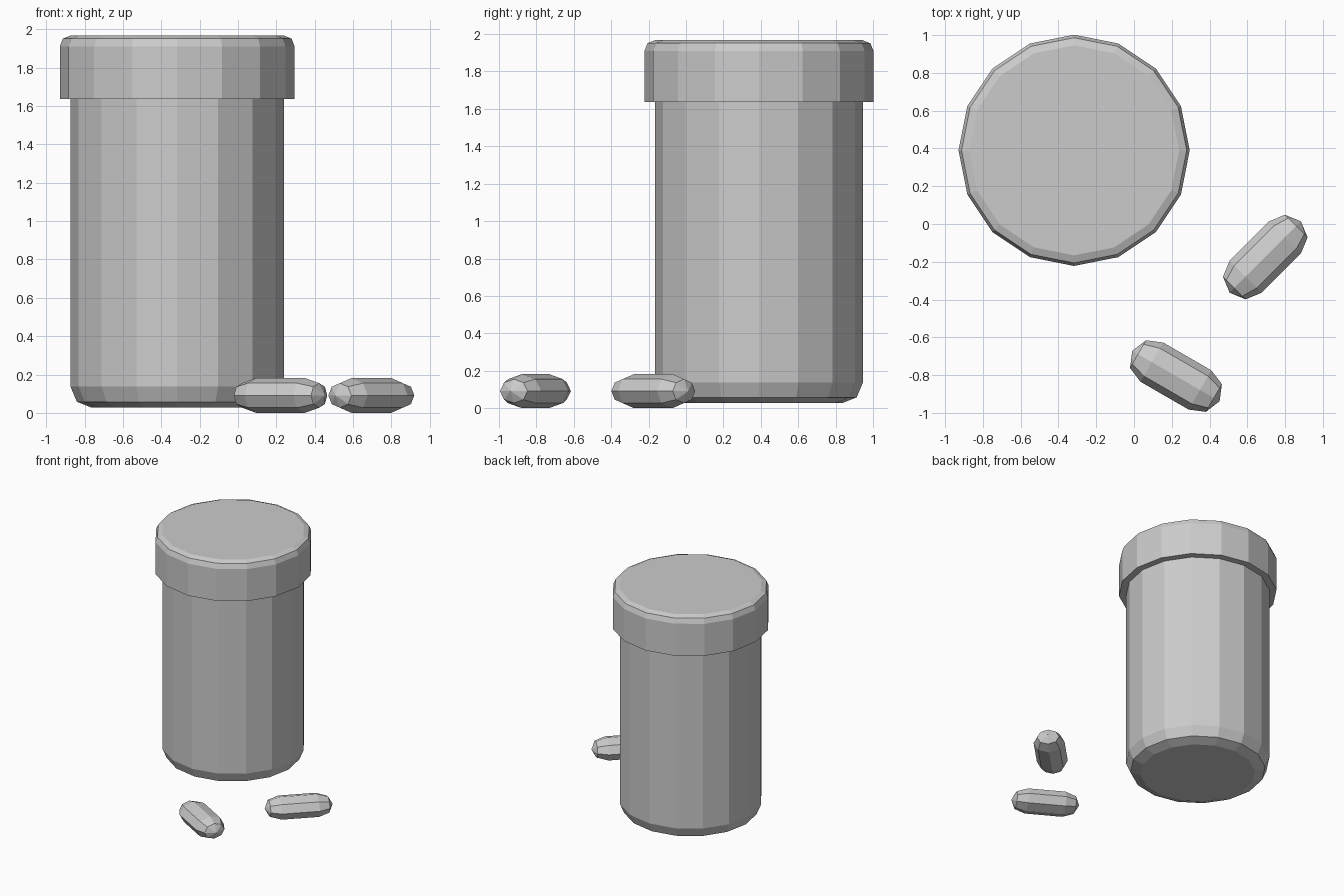
import bpy, bmesh
from math import cos, sin, pi, radians
from mathutils import Matrix

if "Cube" in bpy.data.objects:
    bpy.data.objects.remove(bpy.data.objects["Cube"])


def lathe(name, profile, sides, matrix):
    """Revolve (radius, height) points about z; zero radius makes a pole."""
    bm = bmesh.new()
    rings = []
    for r, z in profile:
        if r == 0:
            rings.append([bm.verts.new((0, 0, z))] * sides)
        else:
            rings.append([bm.verts.new((r * cos(2 * pi * i / sides),
                                        r * sin(2 * pi * i / sides), z))
                          for i in range(sides)])
    for a, b in zip(rings, rings[1:]):
        for i in range(sides):
            j = (i + 1) % sides
            bm.faces.new(list(dict.fromkeys((a[i], a[j], b[j], b[i]))))
    # Flat caps where the profile does not end in a pole
    if profile[0][0]:
        bm.faces.new(rings[0][::-1])
    if profile[-1][0]:
        bm.faces.new(rings[-1])
    bm.transform(matrix)
    bmesh.ops.recalc_face_normals(bm, faces=bm.faces)
    mesh = bpy.data.meshes.new(name)
    bm.to_mesh(mesh)
    bm.free()
    obj = bpy.data.objects.new(name, mesh)
    bpy.context.collection.objects.link(obj)
    return obj


# Bottle body with rounded base, and overhanging lid with a bevelled rim
bottle_axis = Matrix.Translation((-0.317, 0.39, 0))
lathe("bottle_body", [(0.445, 0.027), (0.523, 0.058), (0.556, 0.137), (0.556, 1.70)],
      16, bottle_axis)
lathe("bottle_lid", [(0.612, 1.637), (0.612, 1.91), (0.596, 1.951), (0.556, 1.967)],
      16, bottle_axis)

# Two slightly flattened capsules lying on the ground
R, HALF = 0.12, 0.147
D = R * cos(pi / 4)
capsule = [(0, -HALF - R), (D, -HALF - D), (R, -HALF),
           (R, HALF), (D, HALF + D), (0, HALF + R)]
for name, x, y, angle in (("pill_right", 0.695, -0.175, 45),
                          ("pill_front", 0.222, -0.805, -30)):
    matrix = (Matrix.Translation((x, y, 0.091))
              @ Matrix.Rotation(radians(angle), 4, 'Z')
              @ Matrix.Diagonal((1, 1, 0.755, 1))
              @ Matrix.Rotation(pi / 2, 4, 'Y'))
    lathe(name, capsule, 8, matrix)
